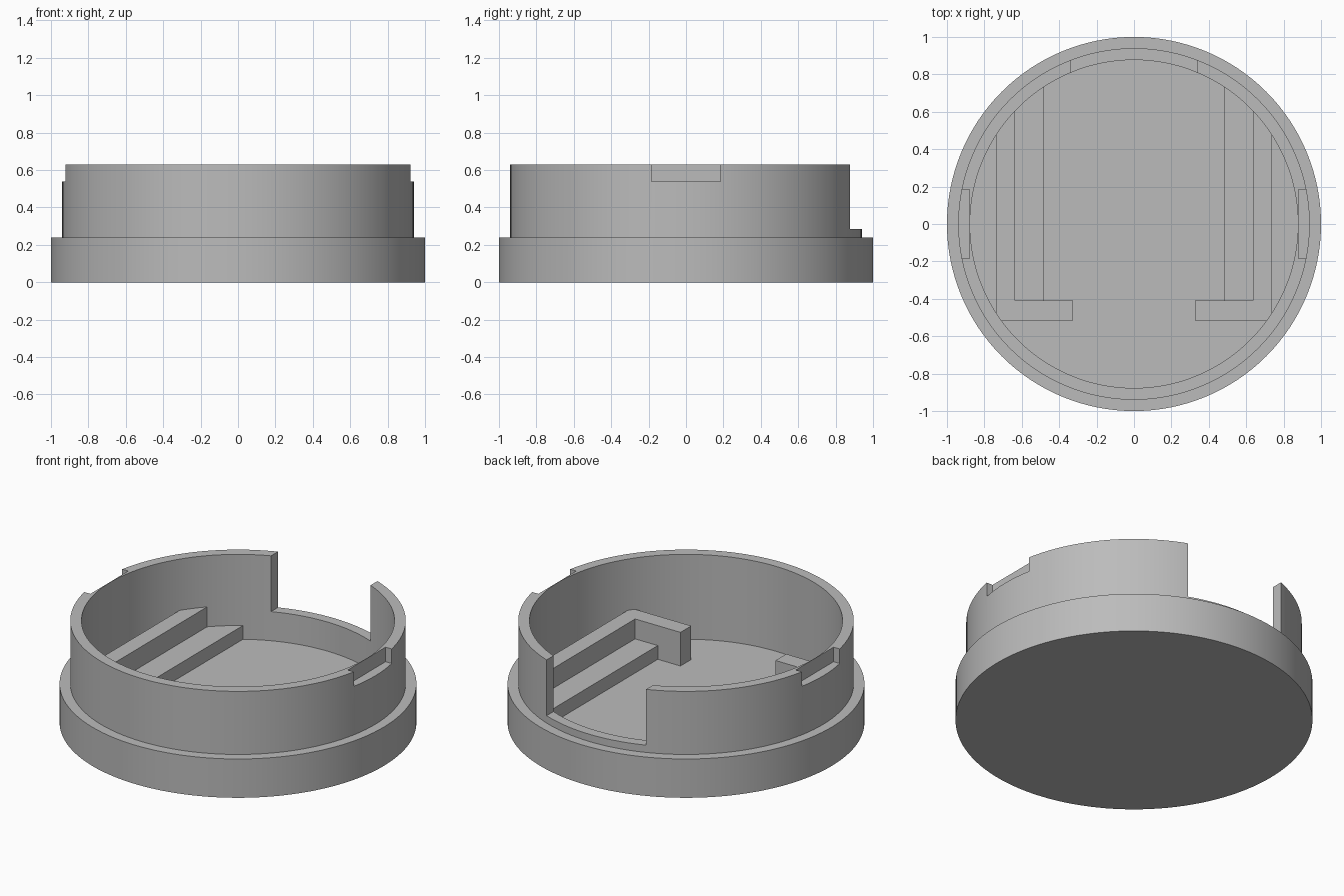
import bpy, bmesh, math

cube = bpy.data.objects.get("Cube")
if cube:
    bpy.data.objects.remove(cube, do_unlink=True)

grey = bpy.data.materials.new("plain grey")
grey.use_nodes = True
colour = (0.5, 0.5, 0.5, 1)
grey.diffuse_color = colour
for node in grey.node_tree.nodes:
    if node.type == "BSDF_PRINCIPLED":
        node.inputs["Base Color"].default_value = colour

FLOOR, TOP = 0.105, 0.63
INNER, OUTER = 0.877, 0.94


def finish(bm, name):
    bmesh.ops.recalc_face_normals(bm, faces=bm.faces)
    mesh = bpy.data.meshes.new(name)
    bm.to_mesh(mesh)
    bm.free()
    mesh.materials.append(grey)
    obj = bpy.data.objects.new(name, mesh)
    bpy.context.collection.objects.link(obj)
    return obj


def lathe(name, profile, steps=128):
    bm = bmesh.new()
    verts = [bm.verts.new((r, 0, z)) for r, z in profile]
    edges = [bm.edges.new(pair) for pair in zip(verts, verts[1:])]
    bmesh.ops.spin(bm, geom=verts + edges, cent=(0, 0, 0), axis=(0, 0, 1),
                   angle=math.tau, steps=steps)
    bmesh.ops.remove_doubles(bm, verts=bm.verts, dist=0.0001)
    return finish(bm, name)


def prism(name, outline, low, high, side=1):
    bm = bmesh.new()
    face = bm.faces.new([bm.verts.new((x * side, y, low)) for x, y in outline])
    top = bmesh.ops.extrude_face_region(bm, geom=[face])["geom"]
    moved = [v for v in top if isinstance(v, bmesh.types.BMVert)]
    bmesh.ops.translate(bm, verts=moved, vec=(0, 0, high - low))
    return finish(bm, name)


def rect(x0, x1, y0, y1):
    return [(x0, y0), (x1, y0), (x1, y1), (x0, y1)]


# Round cup with a wide base flange and a recessed floor
cup = lathe("round_housing", [(0, 0), (1, 0), (1, 0.24), (OUTER, 0.24), (OUTER, TOP),
                              (INNER, TOP), (INNER, FLOOR), (0, FLOOR)])

# Back opening and the two shallow side notches
cutters = [prism("back_opening_cutter", rect(-0.34, 0.34, 0.6, 1.1), 0.285, 0.8)]
for side in (-1, 1):
    cutters.append(prism("side_notch_cutter", rect(0.88, 1.1, -0.185, 0.185), 0.54, 0.8, side))
for cutter in cutters:
    cutter.hide_render = True
    mod = cup.modifiers.new("cut", "BOOLEAN")
    mod.operation, mod.solver, mod.object = "DIFFERENCE", "EXACT", cutter

# Bake the cuts and remove the cutters
bpy.context.view_layer.update()
baked = bpy.data.meshes.new_from_object(
    cup.evaluated_get(bpy.context.evaluated_depsgraph_get()))
cup.modifiers.clear()
cup.data = baked
for cutter in cutters:
    bpy.data.objects.remove(cutter, do_unlink=True)

bpy.ops.object.select_all(action="DESELECT")
cup.select_set(True)
bpy.context.view_layer.objects.active = cup
bpy.ops.object.shade_smooth_by_angle(angle=math.radians(30))

# Mirrored inner rails: tall hooked rail and low ledge, ends buried in the wall
hooked = [(0.325, -0.515), (0.72, -0.515), (0.735, -0.49), (0.735, 0.495),
          (0.635, 0.625), (0.635, -0.41), (0.325, -0.41)]
ledge = [(0.48, -0.411), (0.636, -0.411), (0.636, 0.62), (0.48, 0.75)]
for side, label in ((1, "left"), (-1, "right")):
    prism(label + "_hooked_rail", hooked, FLOOR - 0.02, 0.313, side)
    prism(label + "_low_ledge", ledge, FLOOR - 0.02, 0.19, side)
